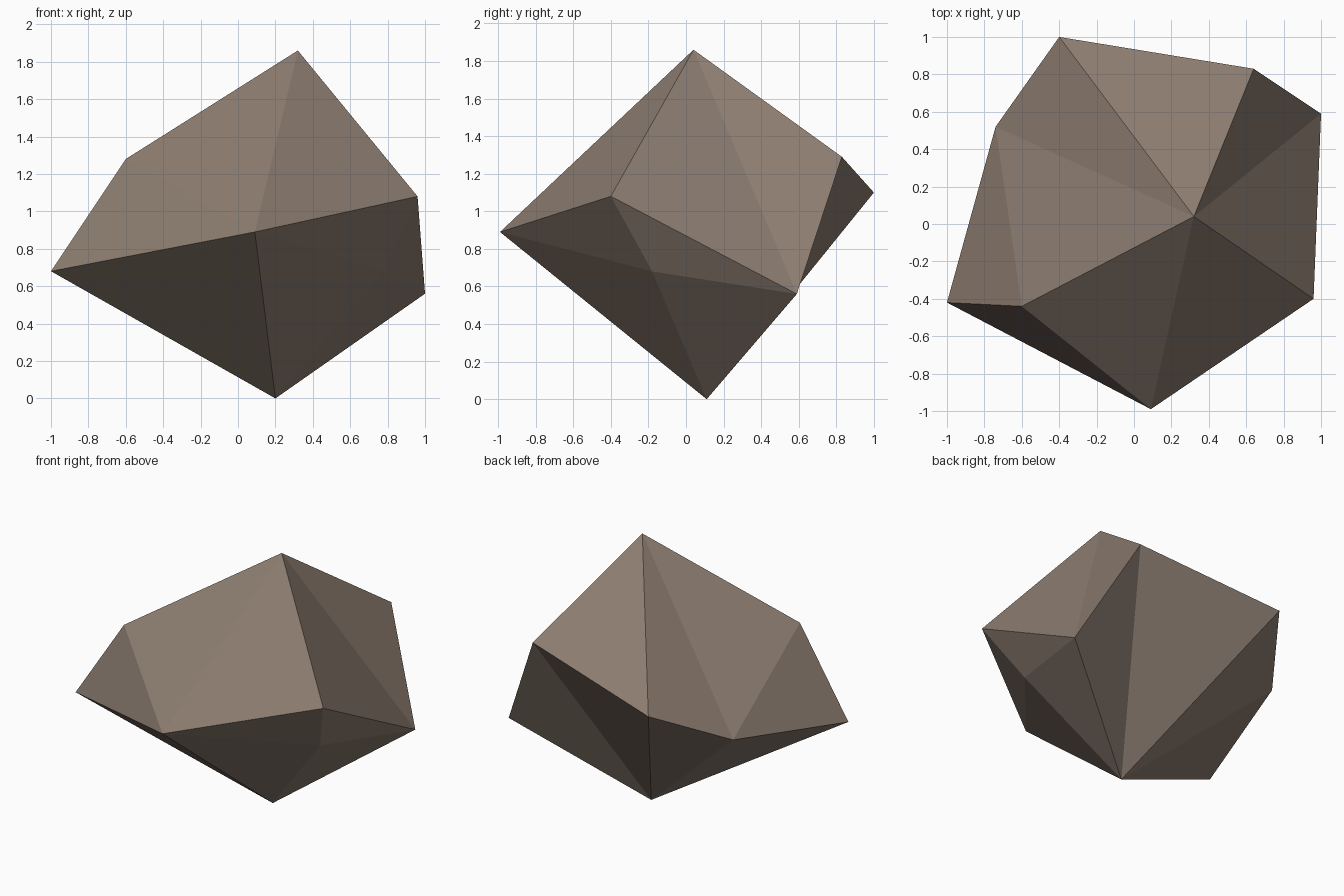
import bpy
import bmesh

cube = bpy.data.objects.get("Cube")
if cube:
    bpy.data.objects.remove(cube, do_unlink=True)

# Stone colour
stone = bpy.data.materials.new("warm_grey_stone")
stone.use_nodes = True
colour = (0.26, 0.2, 0.16, 1)
stone.diffuse_color = colour
shader = stone.node_tree.nodes["Principled BSDF"]
shader.inputs["Base Color"].default_value = colour
shader.inputs["Roughness"].default_value = 0.9

# Corners of the boulder
corners = {
    "peak": (0.32, 0.04, 1.86),
    "base": (0.2, 0.11, 0),
    "front": (0.09, -0.99, 0.89),
    "shoulder": (-0.6, -0.44, 1.28),
    "side_tip": (-1, -0.42, 0.68),
    "upper_left": (0.96, -0.4, 1.08),
    "lower_left": (0.78, -0.18, 0.68),
    "left_tip": (1, 0.59, 0.56),
    "back_left": (0.64, 0.83, 1.29),
    "back": (-0.4, 1, 1.1),
    "back_right": (-0.74, 0.52, 0.84),
}

bm = bmesh.new()
vert = {name: bm.verts.new(point) for name, point in corners.items()}


def fan(tip, ring, closed=False):
    """Join a tip to each pair of neighbours along a ring of corners."""
    ends = ring[1:] + ring[:1] if closed else ring[1:]
    for a, b in zip(ring, ends):
        bm.faces.new((vert[tip], vert[a], vert[b]))


# Upper facets, lower facets, then the two chipped sides
rear = ["left_tip", "back_left", "back", "back_right"]
fan("peak", ["shoulder", "front", "upper_left"] + rear, closed=True)
fan("base", ["side_tip", "front", "lower_left"] + rear, closed=True)
fan("side_tip", ["front", "shoulder", "back_right"])
fan("lower_left", ["front", "upper_left", "left_tip"])
bmesh.ops.recalc_face_normals(bm, faces=bm.faces)

mesh = bpy.data.meshes.new("boulder")
bm.to_mesh(mesh)
bm.free()
mesh.materials.append(stone)
boulder = bpy.data.objects.new("boulder", mesh)
bpy.context.collection.objects.link(boulder)
